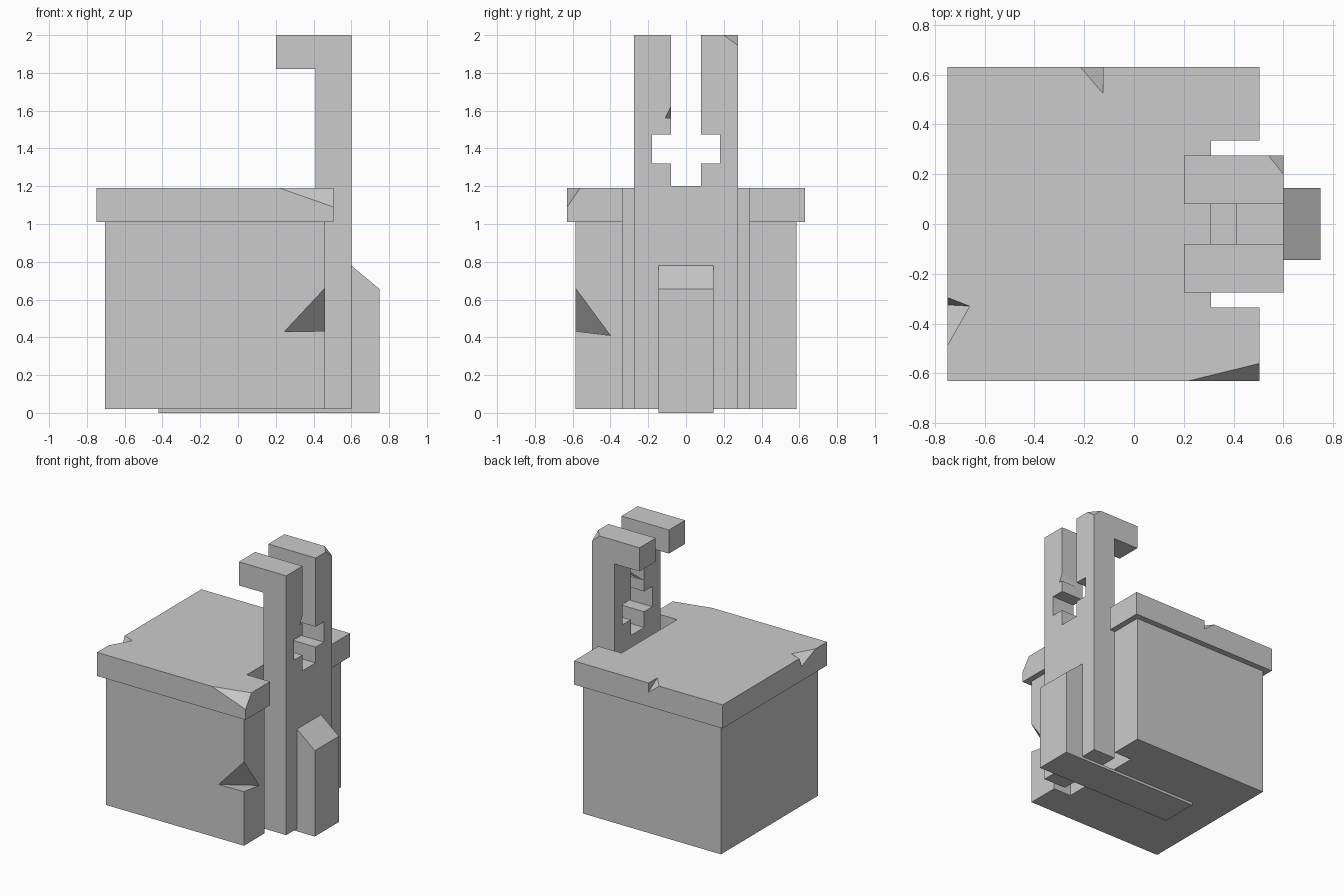
import bpy, bmesh
from mathutils import Vector

if "Cube" in bpy.data.objects:
    bpy.data.objects.remove(bpy.data.objects["Cube"])


def to_object(name, bm):
    bmesh.ops.recalc_face_normals(bm, faces=bm.faces[:])
    mesh = bpy.data.meshes.new(name)
    bm.to_mesh(mesh)
    bm.free()
    obj = bpy.data.objects.new(name, mesh)
    bpy.context.collection.objects.link(obj)
    return obj


def prism(name, profile, axis, lo, hi):
    """Extrude a 2D profile (remaining axes in xyz order) along an axis."""
    bm = bmesh.new()

    def place(p, t):
        c = list(p)
        c.insert('xyz'.index(axis), t)
        return bm.verts.new(c)

    face = bm.faces.new([place(p, lo) for p in profile])
    ext = bmesh.ops.extrude_face_region(bm, geom=[face])
    move = Vector([hi - lo if a == axis else 0 for a in 'xyz'])
    bmesh.ops.translate(bm, vec=move,
                        verts=[v for v in ext['geom'] if isinstance(v, bmesh.types.BMVert)])
    return to_object(name, bm)


def rect(x0, x1, y0, y1):
    return [(x0, y0), (x1, y0), (x1, y1), (x0, y1)]


def cut(obj, cutter):
    cutter.hide_render = True
    mod = obj.modifiers.new("cut", 'BOOLEAN')
    mod.operation, mod.solver, mod.object = 'DIFFERENCE', 'EXACT', cutter
    bpy.context.view_layer.objects.active = obj
    bpy.ops.object.modifier_apply(modifier=mod.name)
    bpy.data.objects.remove(cutter)


def chip(obj, shared, outer):
    """Cut a tetrahedral chip; it grows about its inner points to clear the surface."""
    shared, outer = [Vector(p) for p in shared], [Vector(p) for p in outer]
    pivot = sum(shared, Vector()) / len(shared)
    bm = bmesh.new()
    v = [bm.verts.new(pivot + (p - pivot) * 1.25) for p in shared + outer]
    for i in range(4):
        bm.faces.new(v[:i] + v[i + 1:])
    cut(obj, to_object("chip_cutter", bm))


def notched(x0, x1, y):
    """Rectangle with the rear channel taken out of its +x side."""
    return [(x0, -y), (x1, -y), (x1, -.335), (.31, -.335),
            (.31, .335), (x1, .335), (x1, y), (x0, y)]


# Main block and its overhanging lid
body = prism("body", notched(-.705, .46, .585), 'z', .02, 1.01)
lid = prism("lid", notched(-.75, .505, .63), 'z', 1.01, 1.19)

# Hooked post, split into two prongs by a cross-shaped slot
post = prism("hooked_post", [(.41, .02), (.60, .02), (.60, 2), (.20, 2), (.20, 1.82), (.41, 1.82)],
             'y', -.275, .275)
slot = [(.08, 1.2), (.08, 1.32), (.18, 1.32), (.18, 1.475), (.08, 1.475), (.08, 2.1)]
slot += [(-y, z) for y, z in reversed(slot)]
cut(post, prism("slot_cutter", slot, 'x', .1, .7))

# L-shaped foot running under the block and up the post
prism("foot_bracket", [(-.42, 0), (.75, 0), (.75, .655), (.60, .78), (.60, .02), (-.42, .02)],
      'y', -.145, .145)

# Chipped corners
chip(lid, [(.22, -.63, 1.19), (.505, -.56, 1.19), (.505, -.63, 1.09)], [(.505, -.63, 1.19)])
chip(post, [(.54, .275, 2), (.60, .20, 2), (.60, .275, 1.945)], [(.60, .275, 2)])

# Chipped edges
chip(lid, [(-.125, .525, 1.19), (-.125, .63, 1.12)], [(-.125, .63, 1.19), (-.215, .63, 1.19)])
chip(lid, [(-.66, -.33, 1.19), (-.75, -.325, 1.12)], [(-.75, -.295, 1.19), (-.75, -.49, 1.19)])
chip(body, [(.245, -.585, .43), (.46, -.40, .41)], [(.46, -.585, .66), (.46, -.585, .433)])
chip(post, [(.60, -.11, 1.56), (.41, -.08, 1.56)], [(.60, -.08, 1.62), (.60, -.08, 1.56)])
